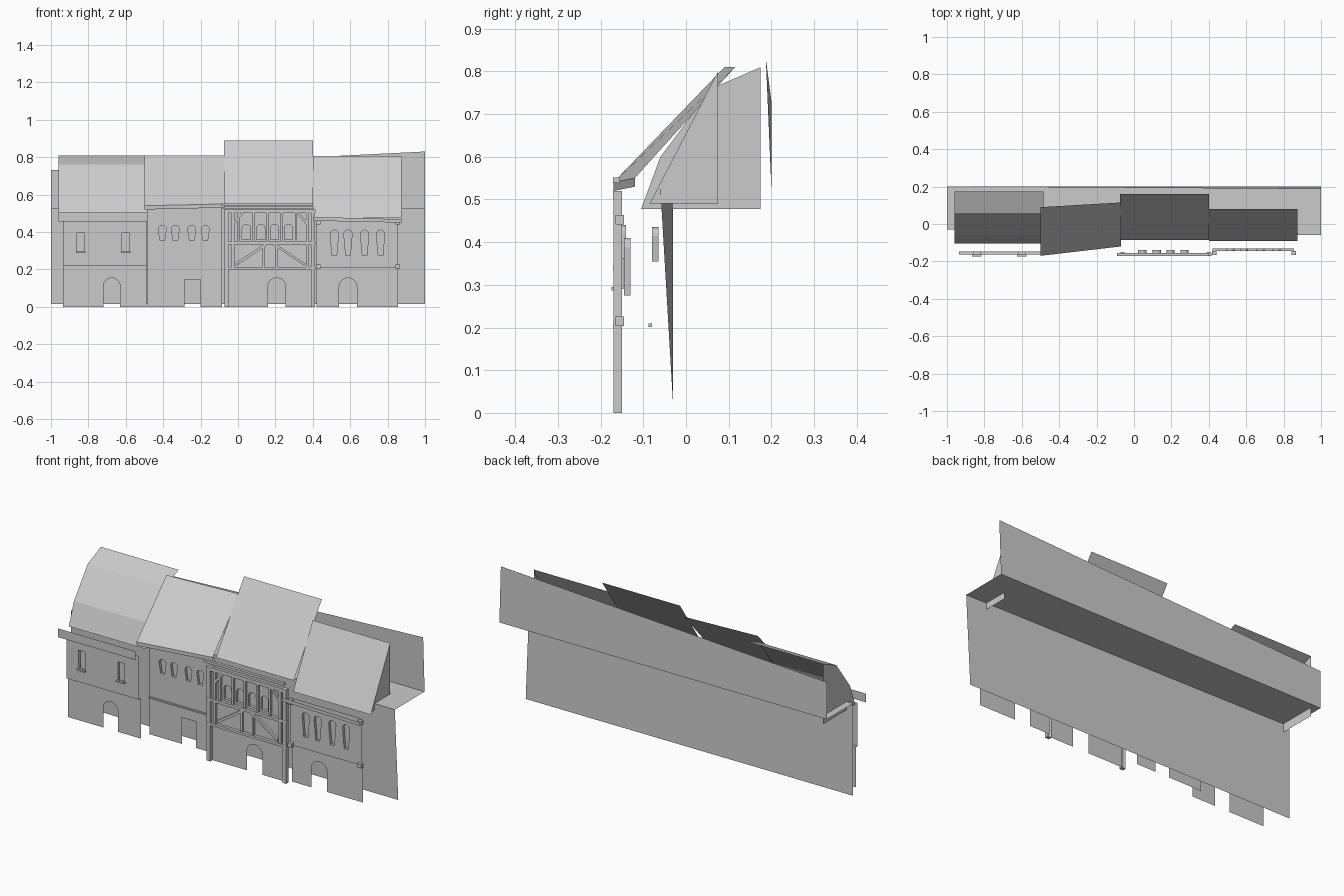
import bpy, bmesh, math
from mathutils import Vector

cube = bpy.data.objects.get("Cube")
if cube:
    bpy.data.objects.remove(cube)

COLOUR = (0.6, 0.6, 0.6, 1)
grey = bpy.data.materials.new("plain_grey")
grey.use_nodes = True
grey.diffuse_color = COLOUR
grey.node_tree.nodes["Principled BSDF"].inputs["Base Color"].default_value = COLOUR


def finish(name, bm):
    mesh = bpy.data.meshes.new(name)
    bm.to_mesh(mesh)
    bm.free()
    mesh.materials.append(grey)
    ob = bpy.data.objects.new(name, mesh)
    bpy.context.collection.objects.link(ob)
    return ob


def sheet(name, *polys):
    bm = bmesh.new()
    for poly in polys:
        bm.faces.new([bm.verts.new(p) for p in poly])
    return finish(name, bm)


def sweep(name, left, right, x0, x1, gable=None):
    """Open roof sheet between two (y, z) profiles, with an optional end gable."""
    bm = bmesh.new()
    a = [bm.verts.new((x0, y, z)) for y, z in left]
    b = [bm.verts.new((x1, y, z)) for y, z in right]
    for i in range(len(a) - 1):
        bm.faces.new((a[i], b[i], b[i + 1], a[i + 1]))
    if gable:
        x, pts, = gable
        face = [bm.verts.new((x, y, z)) for y, z in pts]
        bm.faces.new(face if x > 0 else face[::-1])
    return finish(name, bm)


def opening(cx, z0, z1, w, foot=None, arched=True):
    """Loop in x and z, running up the left side and down the right side."""
    foot = foot or w
    r = w / 2
    if not arched:
        return [(cx - r, z0), (cx - r, z1), (cx + r, z1), (cx + r, z0)]
    arc = [(cx - r * math.cos(math.pi * i / 8), z1 - r + r * math.sin(math.pi * i / 8))
           for i in range(9)]
    return [(cx - foot / 2, z0)] + arc + [(cx + foot / 2, z0)]


def wall(name, y, x0, x1, z0, z1, doors=(), windows=(), depth=0.015):
    """Flat wall with doorways notched into its base and recessed windows."""
    bm = bmesh.new()

    def ring(points):
        vs = [bm.verts.new((x, y, z)) for x, z in points]
        return vs, [bm.edges.new((vs[i], vs[(i + 1) % len(vs)])) for i in range(len(vs))]

    base = [p for door in doors for p in door]
    edges = ring([(x0, z0)] + base + [(x1, z0), (x1, z1), (x0, z1)])[1]
    loops = [ring(w) for w in windows]
    for _, e in loops:
        edges = edges + e
    bmesh.ops.triangle_fill(bm, edges=edges, use_beauty=True, normal=(0, -1, 0))
    bm.normal_update()
    bmesh.ops.reverse_faces(bm, faces=[f for f in bm.faces if f.normal.y > 0])
    for vs, _ in loops:
        back = [bm.verts.new(v.co + Vector((0, depth, 0))) for v in vs]
        for i in range(len(vs)):
            j = (i + 1) % len(vs)
            bm.faces.new((vs[i], vs[j], back[j], back[i]))
        bm.faces.new(back[::-1])
    return finish(name, bm)


def bar(name, a, b, y, w, depth=0.012):
    """Timber from a to b in x and z, standing proud of a wall at y."""
    a, b = Vector((a[0], 0, a[1])), Vector((b[0], 0, b[1]))
    d = (b - a).normalized()
    side = Vector((-d.z, 0, d.x)) * w / 2
    bm = bmesh.new()
    front = [bm.verts.new(p + Vector((0, y - depth, 0)))
             for p in (a - side, b - side, b + side, a + side)]
    back = [bm.verts.new(v.co + Vector((0, depth, 0))) for v in front]
    bm.faces.new(front)
    for i in range(4):
        j = (i + 1) % 4
        bm.faces.new((front[j], front[i], back[i], back[j]))
    bmesh.ops.recalc_face_normals(bm, faces=bm.faces)
    return finish(name, bm)


# Backing walls and the shelf between them
sheet("back_lower_wall", [(-1, -.03, .015), (1, -.03, .015), (1, -.06, .525), (-1, -.03, .525)])
sheet("back_shelf", [(-1, -.03, .525), (1, -.06, .525), (1, .2, .525), (-1, .2, .525)])
sheet("back_upper_wall", [(1, .2, .525), (-1, .2, .525), (-1, .2, .73), (1, .187, .83)])

# Roofs
gambrel = [(-.105, .478), (-.06, .6), (.06, .76), (.175, .81)]
sweep("gambrel_roof", gambrel, gambrel, -.96, -.485, (-.96, gambrel[::-1] + [(.175, .478)]))
sweep("skewed_roof", [(-.17, .52), (-.17, .54), (.09, .81)],
      [(-.12, .53), (-.12, .55), (.115, .81)], -.5, -.07)
tall = [(-.085, .535), (.16, .89)]
sweep("tall_roof", tall, tall, -.075, .4)
low = [(-.09, .475), (.08, .805)]
sweep("low_roof", low, low, .4, .875, (.875, [(.075, .8), (-.085, .49), (.075, .49)]))

# Eave boards
sheet("left_eave_board", [(-.96, -.2, .455), (-.485, -.2, .455), (-.485, -.2, .503), (-.96, -.2, .503)])
sheet("right_eave_board", [(.4, -.187, .46), (.875, -.187, .45), (.875, -.187, .468), (.4, -.187, .48)])

# Left house
wall("left_house_lower", -.147, -.935, -.49, 0, .22, [opening(-.675, 0, .155, .09)])
wall("left_house_upper", -.162, -.935, -.49, .22, .46, (),
     [opening(x, .29, .395, .04, arched=False) for x in (-.84, -.6)])
sheet("left_house_jetty", [(-.935, -.162, .22), (-.935, -.147, .22), (-.49, -.147, .22), (-.49, -.162, .22)])
for x in (-.84, -.6):
    bar("left_window_sill", (x - .025, .291), (x + .025, .291), -.162, .008)

# Second house
wall("second_house_wall", -.08, -.485, -.085, 0, .53,
     [opening(-.243, 0, .145, .085, arched=False)],
     [opening(x, .355, .435, .042, .024) for x in (-.405, -.335, -.247, -.175)])
bar("second_house_band", (-.485, .205), (-.085, .205), -.08, .008, .008)

# Timbered house
wall("timbered_house_lower", -.15, -.05, .39, 0, .205, [opening(.207, 0, .155, .095)])
wall("timbered_house_upper", -.155, -.05, .39, .205, .52, (),
     [opening(x, .36, .44, .045) for x in (.045, .122, .195, .27)])
for x in (-.062, .402):
    bar("timber_corner_post", (x, 0), (x, .52), -.15, .022, .02)
for x in (-.028, .372):
    bar("timber_inner_post", (x, .2), (x, .51), -.155, .016)
for x in (.004, .083, .158, .234, .31):
    bar("timber_window_post", (x, .345), (x, .51), -.155, .012)
for z, w in ((.205, .014), (.34, .016), (.51, .02)):
    bar("timber_beam", (-.075, z), (.415, z), -.155, w, .016)
bar("timber_cornice", (-.09, .545), (.4, .545), -.155, .014, .016)
for s in (-1, 1):
    bar("timber_brace", (.172 + s * .02, .335), (.172 + s * .185, .225), -.155, .014)
    bar("timber_corner_brace", (.172 + s * .2, .44), (.172 + s * .15, .5), -.155, .012)
    bar("timber_stud", (.172 + s * .035, .21), (.172 + s * .035, .32), -.155, .012)

# Right house
wall("right_house_lower", -.13, .42, .855, 0, .21, [opening(.588, 0, .155, .095)])
wall("right_house_upper", -.145, .42, .855, .21, .47, (),
     [opening(x, .275, .41, .044, .024) for x in (.515, .588, .677, .762)])
sheet("right_house_jetty", [(.42, -.145, .21), (.42, -.13, .21), (.855, -.13, .21), (.855, -.145, .21)])
for x in (.43, .855):
    for z in (.215, .452):
        bar("corner_block", (x - .012, z), (x + .012, z), -.145, .022, .02)
